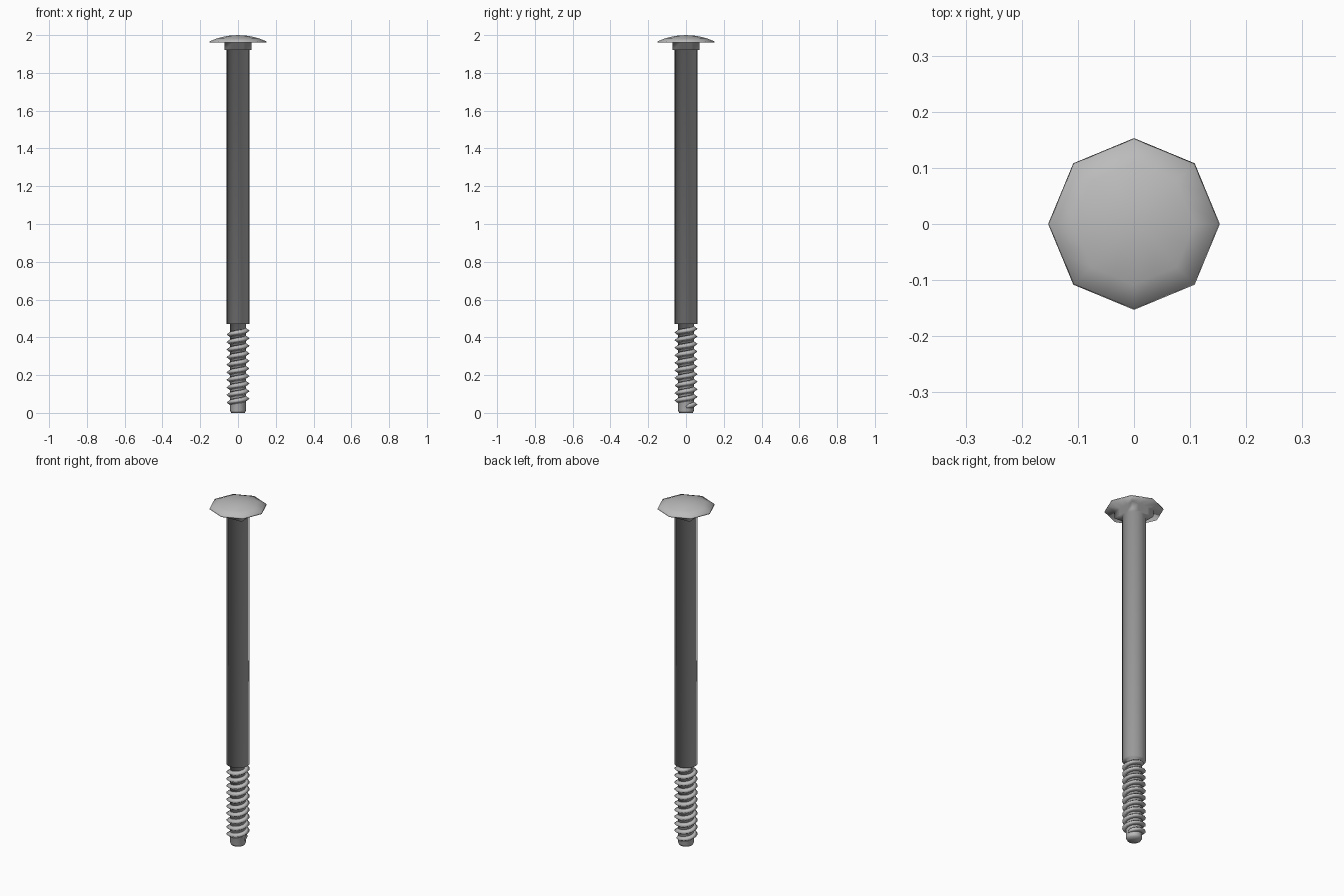
import bpy, bmesh, math

cube = bpy.data.objects.get("Cube")
if cube:
    bpy.data.objects.remove(cube)

SIDES = 16

steel = bpy.data.materials.new("grey steel")
steel.use_nodes = True
GREY = (0.5, 0.5, 0.5, 1)
steel.diffuse_color = GREY
steel.node_tree.nodes["Principled BSDF"].inputs["Base Color"].default_value = GREY


def outline(shape, r, a):
    """Radius of the cross-section at angle a."""
    if shape == "square":
        return r / max(abs(math.cos(a)), abs(math.sin(a)))
    if shape == "octagon":
        step = math.pi / 4
        return r * math.cos(step / 2) / math.cos(a % step - step / 2)
    return r


def finish(name, bm):
    bmesh.ops.recalc_face_normals(bm, faces=bm.faces)
    for f in bm.faces:
        f.smooth = True
    mesh = bpy.data.meshes.new(name)
    bm.to_mesh(mesh)
    bm.free()
    mesh.materials.append(steel)
    obj = bpy.data.objects.new(name, mesh)
    bpy.context.collection.objects.link(obj)


def bridge(bm, rings, closed):
    for lo, hi in zip(rings, rings[1:]):
        n = len(lo)
        for i in range(n if closed else n - 1):
            j = (i + 1) % n
            bm.faces.new((lo[i], lo[j], hi[j], hi[i]))


# Bolt body: tip, thread core, shank, square neck and domed octagonal head
profile = [
    ("round", 0.036, 0.0), ("round", 0.042, 0.012), ("round", 0.042, 0.47),
    ("round", 0.062, 0.47), ("round", 0.062, 1.92),
    ("square", 0.071, 1.92), ("square", 0.071, 1.96),
    ("octagon", 0.153, 1.96), ("octagon", 0.150, 1.967),
    ("octagon", 0.108, 1.984), ("octagon", 0.055, 1.996),
]
bm = bmesh.new()
rings = []
for shape, r, z in profile:
    ring = []
    for i in range(SIDES):
        a = math.tau * i / SIDES
        d = outline(shape, r, a)
        ring.append(bm.verts.new((d * math.cos(a), d * math.sin(a), z)))
    rings.append(ring)
bridge(bm, rings, True)
bm.faces.new(rings[0])
crown = bm.verts.new((0, 0, 2.0))
for i in range(SIDES):
    bm.faces.new((rings[-1][i], rings[-1][(i + 1) % SIDES], crown))
finish("bolt_body", bm)

# Helical thread: a V-shaped section wound round the core
PITCH, TURNS, START = 0.04, 10.5, 0.035
bm = bmesh.new()
sections = []
steps = int(TURNS * SIDES)
for i in range(steps + 1):
    a = math.tau * i / SIDES
    z = START + PITCH * i / SIDES
    fade = min(1, i / 4, (steps - i) / 4)
    section = []
    for r, dz in ((0.040, -0.016), (0.042 + 0.019 * fade, 0), (0.040, 0.016)):
        section.append(bm.verts.new((r * math.cos(a), r * math.sin(a), z + dz)))
    sections.append(section)
bridge(bm, sections, True)
bm.faces.new(sections[0])
bm.faces.new(sections[-1])
finish("screw_thread", bm)
